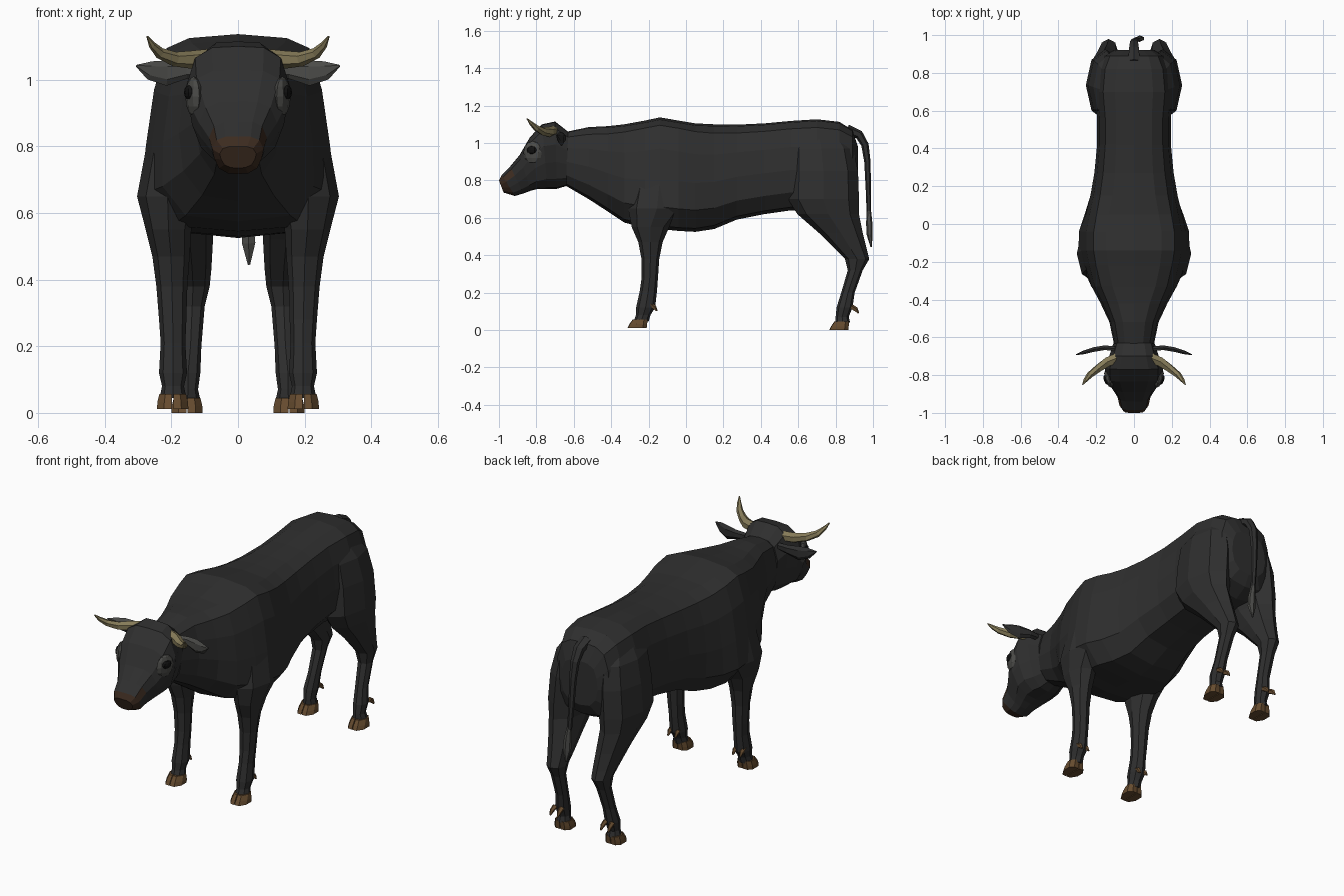
import bpy, bmesh, math
from mathutils import Vector as V

if "Cube" in bpy.data.objects:
    bpy.data.objects.remove(bpy.data.objects["Cube"])


def material(name, rgb):
    m = bpy.data.materials.new(name)
    m.diffuse_color = (*rgb, 1)
    m.use_nodes = True
    m.node_tree.nodes["Principled BSDF"].inputs["Base Color"].default_value = m.diffuse_color
    return m


HIDE = material("black_hide", (0.028, 0.028, 0.028))
GREY = material("grey_hair", (0.07, 0.07, 0.065))
HORN = material("horn", (0.24, 0.20, 0.10))
HOOF = material("hoof", (0.13, 0.07, 0.028))
NOSE = material("muzzle", (0.045, 0.024, 0.014))
EYE = material("eye", (0.006, 0.006, 0.006))


def finish(name, bm, mats, pick=None, mirror=False):
    bmesh.ops.recalc_face_normals(bm, faces=bm.faces)
    if pick:
        for f in bm.faces:
            f.material_index = pick(f)
    me = bpy.data.meshes.new(name)
    bm.to_mesh(me)
    bm.free()
    for m in mats:
        me.materials.append(m)
    ob = bpy.data.objects.new(name, me)
    bpy.context.collection.objects.link(ob)
    if mirror:
        ob.modifiers.new("Mirror", 'MIRROR').use_clip = False
    return ob


def loft(bm, rings):
    """Skin a list of equal-length point rings and cap both ends."""
    vs = [[bm.verts.new(p) for p in r] for r in rings]
    n = len(vs[0])
    for a, b in zip(vs, vs[1:]):
        for i in range(n):
            j = (i + 1) % n
            bm.faces.new((a[i], a[j], b[j], b[i]))
    bm.faces.new(vs[0])
    bm.faces.new(vs[-1])


def section(half, w, bot, top):
    """Symmetric ring from a half profile of (x, t); bot/top are (y, z)."""
    full = half + [(-x, t) for x, t in half[-2:0:-1]]
    return [V((x * w, bot[0] + (top[0] - bot[0]) * t, bot[1] + (top[1] - bot[1]) * t))
            for x, t in full]


def tube(bm, path, ref, sides=6):
    """Sweep (x, y, z, ru, rv) points with tapering elliptical rings."""
    pts = [V(p[:3]) for p in path]
    rings = []
    for i, p in enumerate(path):
        t = (pts[min(i + 1, len(pts) - 1)] - pts[max(i - 1, 0)]).normalized()
        u = V(ref).cross(t).normalized()
        v = t.cross(u)
        rings.append([pts[i] + u * p[3] * math.cos(a) + v * p[4] * math.sin(a)
                      for a in (2 * math.pi * k / sides for k in range(sides))])
    loft(bm, rings)


def limb(bm, rows, sides=8):
    """Vertical loft from rows of (z, y0, y1, x0, x1)."""
    rings = []
    for z, y0, y1, x0, x1 in rows:
        rings.append([V(((x0 + x1) / 2 + (x1 - x0) / 2 * math.cos(a),
                         (y0 + y1) / 2 + (y1 - y0) / 2 * math.sin(a), z))
                      for a in (2 * math.pi * k / sides for k in range(sides))])
    loft(bm, rings)


# Torso with neck: blend from an oval section to a heavy-shouldered one
oval = [(0, 1), (.45, .985), (.78, .9), (.94, .7), (1, .45), (.88, .2), (.55, .04), (0, 0)]
barrel = [(0, 1), (.5, .98), (.73, .93), (.86, .72), (.94, .45), (1, .2), (.72, .03), (0, 0)]
torso = [(-.64, .77, 1.06, .105, 0), (-.52, .70, 1.085, .13, 0), (-.42, .635, 1.09, .18, .3),
         (-.33, .575, 1.10, .235, .7), (-.22, .545, 1.12, .275, 1), (-.14, .54, 1.137, .293, 1),
         (-.04, .53, 1.12, .292, 1), (.05, .525, 1.105, .268, .8), (.15, .54, 1.10, .238, .5),
         (.27, .59, 1.098, .215, .4), (.42, .62, 1.105, .20, .4), (.56, .64, 1.118, .20, .4),
         (.70, .63, 1.127, .215, .4), (.82, .64, 1.113, .20, .3), (.89, .68, 1.07, .165, .2),
         (.92, .74, .98, .11, 0)]
bm = bmesh.new()
rings = []
for y, zb, zt, w, k in torso:
    half = [(a[0] + (b[0] - a[0]) * k, a[1] + (b[1] - a[1]) * k) for a, b in zip(oval, barrel)]
    rings.append(section(half, w, (y, zb), (y, zt)))
loft(bm, rings)
finish("torso", bm, [HIDE])

# Head with brown muzzle
skull = [(0, 1), (.5, .99), (.83, .9), (1, .66), (.92, .4), (.74, .15), (.4, .02), (0, 0)]
head = [(-.63, 1.06, -.64, .77, .11), (-.70, 1.115, -.69, .755, .13),
        (-.77, 1.10, -.74, .755, .155), (-.835, 1.03, -.79, .755, .15),
        (-.89, .935, -.83, .745, .117), (-.94, .875, -.87, .73, .087),
        (-.985, .83, -.915, .717, .077), (-1.0, .80, -.975, .735, .055)]
bm = bmesh.new()
loft(bm, [section(skull, w, (yb, zb), (yt, zt)) for yt, zt, yb, zb, w in head])
finish("head", bm, [HIDE, NOSE],
       lambda f: int(f.calc_center_median().y < -.94 and f.calc_center_median().z < .835))

# Eyes on lighter patches
for name, mat, c, r in (("eye_patch", GREY, (.133, -.82, .95), (.02, .052, .06)),
                        ("eye", EYE, (.147, -.825, .962), (.013, .028, .022))):
    bm = bmesh.new()
    bmesh.ops.create_uvsphere(bm, u_segments=8, v_segments=6, radius=1)
    for v in bm.verts:
        x, y, z = (v.co[i] * r[i] for i in range(3))
        s, k = math.sin(-.33), math.cos(-.33)
        v.co = V(c) + V((x * k - y * s, x * s + y * k, z))
    finish(name, bm, [mat], mirror=True)

# Horns
bm = bmesh.new()
tube(bm, [(.09, -.71, 1.065, .027, .03), (.14, -.73, 1.06, .027, .028),
          (.19, -.765, 1.062, .022, .022), (.235, -.80, 1.08, .017, .017),
          (.258, -.828, 1.105, .011, .011), (.272, -.85, 1.13, .003, .003)], (0, 1, 0))
finish("horn", bm, [HORN], mirror=True)

# Ears, lighter on the front
bm = bmesh.new()
tube(bm, [(.10, -.66, 1.03, .018, .014), (.155, -.655, 1.028, .025, .014),
          (.215, -.665, 1.02, .038, .014), (.265, -.68, 1.028, .028, .01),
          (.305, -.692, 1.042, .003, .003)], (0, 1, 0))
finish("ear", bm, [HIDE, GREY], lambda f: int(f.normal.y < -.3), mirror=True)

# Front legs from shoulder to pastern
bm = bmesh.new()
limb(bm, [(.80, -.28, .0, .10, .275), (.65, -.31, .0, .12, .303), (.55, -.29, -.09, .14, .277),
          (.47, -.255, -.125, .145, .257), (.38, -.238, -.143, .152, .245),
          (.28, -.237, -.15, .155, .237), (.21, -.247, -.155, .158, .232),
          (.12, -.267, -.165, .153, .237), (.08, -.268, -.19, .162, .228),
          (.045, -.28, -.20, .155, .235)])
finish("front_leg", bm, [HIDE], mirror=True)

# Hind legs from rump to pastern
bm = bmesh.new()
limb(bm, [(1.04, .58, .84, .05, .17), (.97, .555, .895, .05, .215), (.85, .55, .92, .04, .243),
          (.70, .545, .925, .05, .255), (.62, .595, .925, .07, .24), (.52, .71, .945, .075, .215),
          (.43, .80, .967, .08, .195), (.38, .85, .98, .085, .185), (.32, .865, .945, .10, .175),
          (.20, .83, .902, .11, .175), (.12, .805, .89, .113, .187), (.07, .80, .87, .12, .18),
          (.04, .80, .878, .113, .19)])
finish("hind_leg", bm, [HIDE], mirror=True)

# Cloven hooves and dewclaws
for name, x, y, z in (("front", .196, -.21, .012), ("hind", .153, .868, 0)):
    bm = bmesh.new()
    for s in (-1, 1):
        rings = []
        for h, front, back, wide in ((.045, -.075, .005, .040), (.02, -.092, .002, .046),
                                     (0, -.102, 0, .047)):
            outline = [(.002, front), (.55 * wide, front + .002), (wide, front + .035),
                       (wide, back - .02), (.6 * wide, back), (.002, back)]
            rings.append([V((x + s * a, y + b, z + h)) for a, b in outline])
        loft(bm, rings)
    finish(name + "_hoof", bm, [HOOF], mirror=True)
    bm = bmesh.new()
    for s in (-1, 1):
        tube(bm, [(x + s * .02, y + .015, z + .125, .014, .014),
                  (x + s * .022, y + .04, z + .11, .013, .011),
                  (x + s * .022, y + .055, z + .09, .004, .004)], (1, 0, 0), 5)
    finish(name + "_dewclaw", bm, [HOOF], mirror=True)

# Tail and tuft
bm = bmesh.new()
tube(bm, [(0, .86, 1.07, .03, .035), (0, .925, 1.045, .024, .03), (0, .957, .99, .02, .024),
          (.004, .97, .90, .017, .02), (.01, .975, .75, .014, .015),
          (.02, .978, .62, .012, .013)], (1, 0, 0))
finish("tail", bm, [HIDE])
bm = bmesh.new()
tube(bm, [(.02, .978, .635, .012, .012), (.028, .98, .57, .017, .021),
          (.032, .982, .51, .016, .023), (.033, .99, .445, .004, .004)], (1, 0, 0))
finish("tail_tuft", bm, [GREY])
